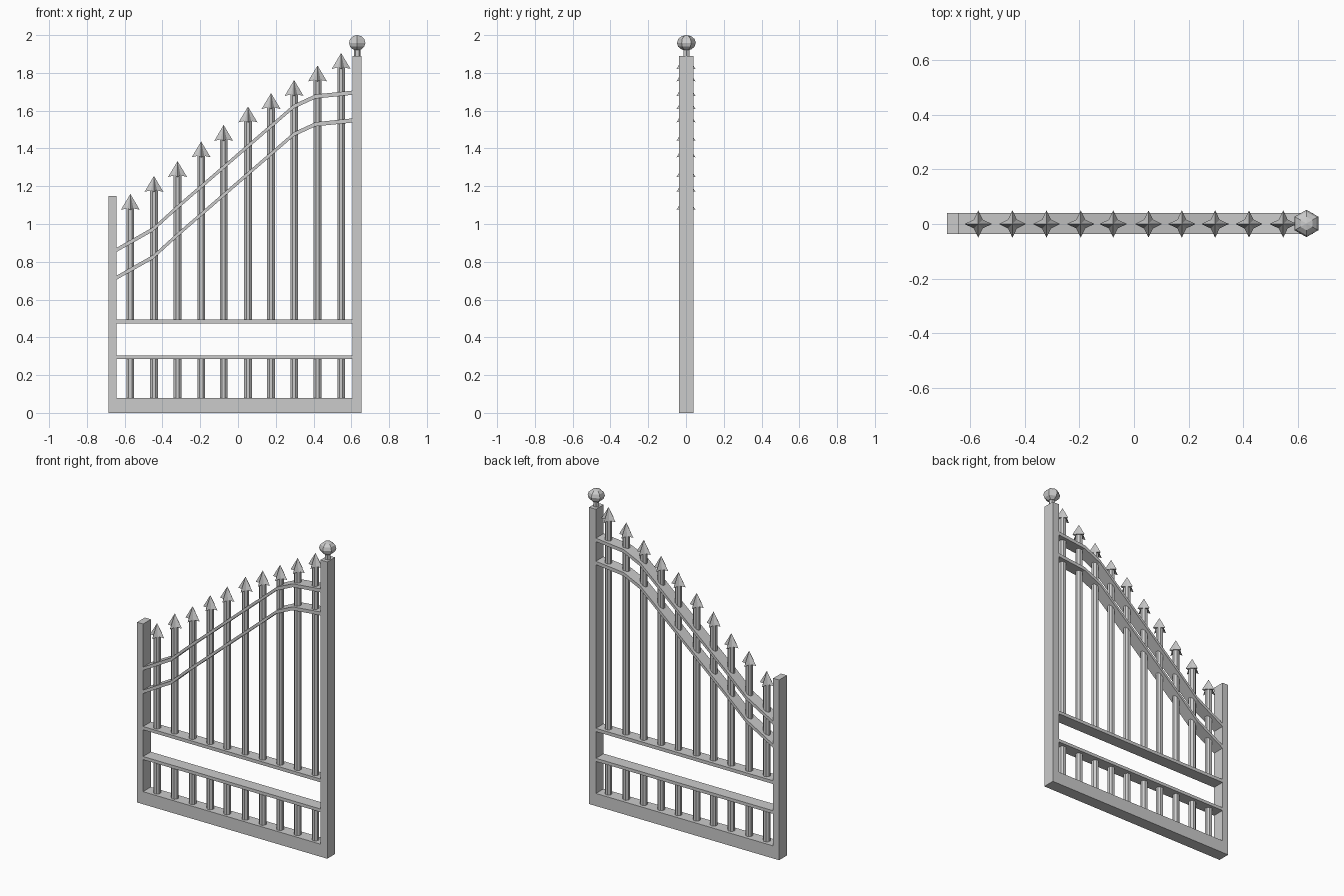
import bpy, bmesh, math

if "Cube" in bpy.data.objects:
    bpy.data.objects.remove(bpy.data.objects["Cube"])

Y0, Y1 = -0.037, 0.041          # frame depth
YC = (Y0 + Y1) / 2


def finish(name, bm):
    bmesh.ops.recalc_face_normals(bm, faces=bm.faces)
    me = bpy.data.meshes.new(name)
    bm.to_mesh(me)
    bm.free()
    ob = bpy.data.objects.new(name, me)
    bpy.context.collection.objects.link(ob)
    return ob


def extrude_profile(name, pts):
    """Extrude an x-z outline through the frame depth."""
    bm = bmesh.new()
    f = bm.faces.new([bm.verts.new((x, Y0, z)) for x, z in pts])
    r = bmesh.ops.extrude_face_region(bm, geom=[f])
    for v in r["geom"]:
        if isinstance(v, bmesh.types.BMVert):
            v.co.y = Y1
    return finish(name, bm)


def box(name, x0, x1, z0, z1):
    return extrude_profile(name, [(x0, z0), (x1, z0), (x1, z1), (x0, z1)])


def rod(name, x, y, r, z0, z1, sides=8):
    bm = bmesh.new()
    bmesh.ops.create_cone(bm, cap_ends=True, segments=sides, radius1=r,
                          radius2=r, depth=z1 - z0)
    turn = math.pi / sides
    c, s = math.cos(turn), math.sin(turn)
    for v in bm.verts:
        v.co = (v.co.x * c - v.co.y * s + x, v.co.x * s + v.co.y * c + y,
                v.co.z + (z0 + z1) / 2)
    return finish(name, bm)


def spike(name, x, tip):
    """Four-finned spear head with a star-shaped base."""
    bm = bmesh.new()
    ring = []
    for i in range(8):
        fin = i % 2 == 0
        r, z = (0.05, tip - 0.084) if fin else (0.023, tip - 0.076)
        a = i * math.pi / 4
        ring.append(bm.verts.new((x + r * math.cos(a), r * math.sin(a), z)))
    top = bm.verts.new((x, 0, tip))
    low = bm.verts.new((x, 0, tip - 0.072))
    for i in range(8):
        a, b = ring[i], ring[(i + 1) % 8]
        bm.faces.new((a, b, top))
        bm.faces.new((b, a, low))
    return finish(name, bm)


# Frame: sill, posts and two straight rails
box("bottom_rail", -0.685, 0.655, 0, 0.08)
box("short_post", -0.685, -0.643, 0.08, 1.148)
box("tall_post", 0.606, 0.655, 0.08, 1.89)
box("lower_rail", -0.643, 0.606, 0.284, 0.304)
box("middle_rail", -0.643, 0.606, 0.474, 0.495)

# Two swept rails
curve = [(-0.643, 0.863), (-0.45, 0.972), (-0.32, 1.09), (0.05, 1.41),
         (0.295, 1.622), (0.41, 1.675), (0.606, 1.695)]
for name, dz in (("upper_swept_rail", 0), ("lower_swept_rail", -0.147)):
    under = [(x, z + dz - 0.011) for x, z in curve]
    over = [(x, z + dz + 0.011) for x, z in reversed(curve)]
    extrude_profile(name, under + over)

# Bars with spear heads, and short bars below
bars = [(-0.57, 1.159), (-0.445, 1.254), (-0.32, 1.333), (-0.195, 1.437),
        (-0.076, 1.524), (0.053, 1.622), (0.175, 1.693), (0.297, 1.762),
        (0.421, 1.839), (0.546, 1.905)]
for i, (x, tip) in enumerate(bars, 1):
    rod(f"long_bar_{i}", x, 0, 0.022, 0.49, tip - 0.072)
    rod(f"short_bar_{i}", x, 0, 0.022, 0.075, 0.29)
    spike(f"spear_head_{i}", x, tip)

# Ball finial on the tall post
rod("finial_neck", 0.631, YC, 0.018, 1.885, 1.93, 6)
bm = bmesh.new()
bmesh.ops.create_uvsphere(bm, u_segments=6, v_segments=6, radius=1)
for v in bm.verts:
    v.co = (0.631 + v.co.x * 0.05, YC + v.co.y * 0.05, 1.959 + v.co.z * 0.041)
finish("finial_ball", bm)
